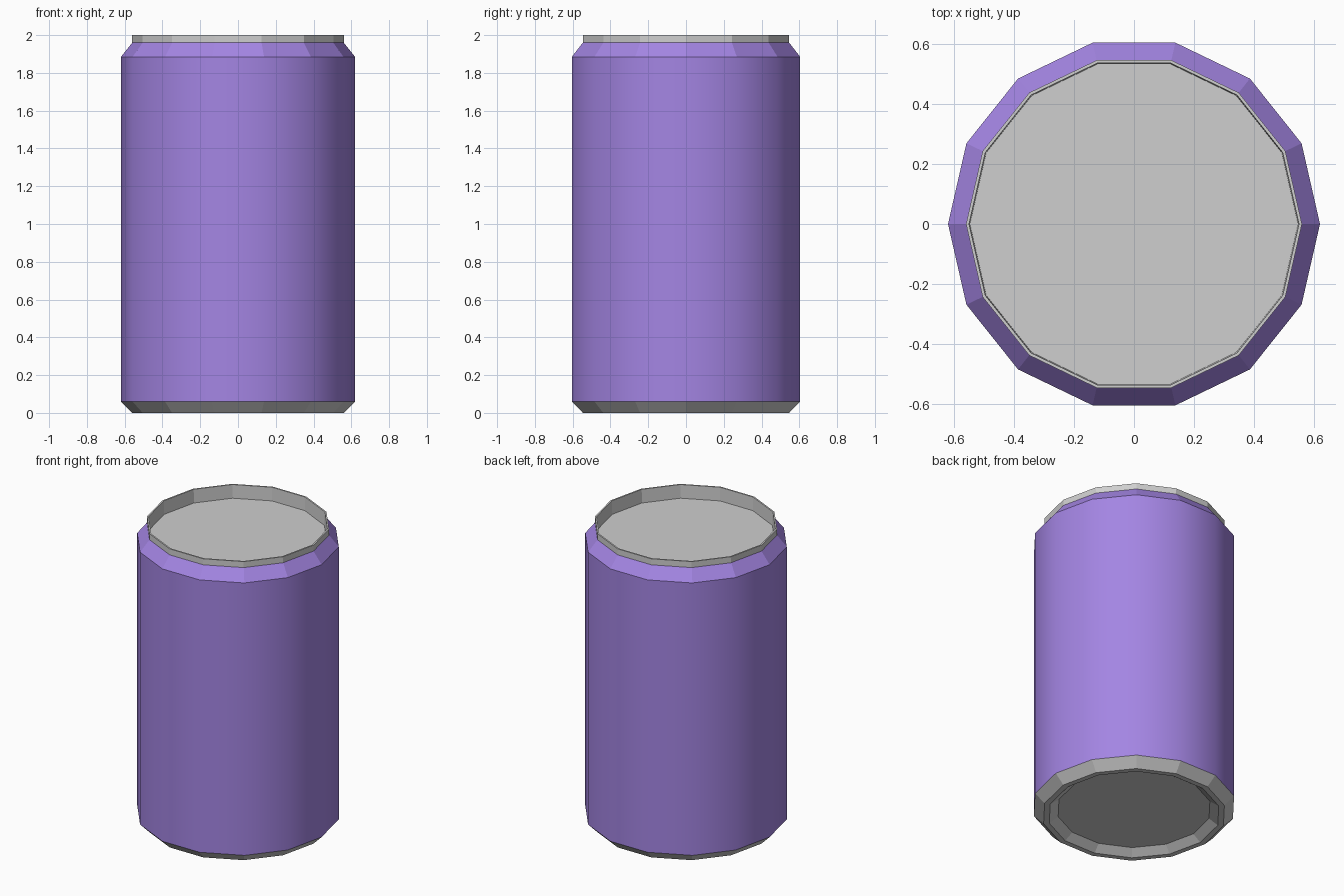
import bpy
import bmesh
import math

if "Cube" in bpy.data.objects:
    bpy.data.objects.remove(bpy.data.objects["Cube"])

SIDES = 14


def material(name, colour):
    m = bpy.data.materials.new(name)
    m.diffuse_color = (*colour, 1.0)
    m.use_nodes = True
    m.node_tree.nodes["Principled BSDF"].inputs["Base Color"].default_value = m.diffuse_color
    return m


purple = material("purple paint", (0.37, 0.235, 0.77))
silver = material("silver metal", (0.62, 0.62, 0.62))


def lathe(name, profile, mat, cap_start=False, cap_end=False, smooth_bands=()):
    """Spin (radius, z) points around z; chosen bands are smooth shaded."""
    bm = bmesh.new()
    rings = []
    for r, z in profile:
        rings.append([bm.verts.new((r * math.cos(2 * math.pi * i / SIDES),
                                    r * math.sin(2 * math.pi * i / SIDES), z))
                      for i in range(SIDES)])
    for k in range(len(rings) - 1):
        low, high = rings[k], rings[k + 1]
        for i in range(SIDES):
            j = (i + 1) % SIDES
            f = bm.faces.new((low[i], low[j], high[j], high[i]))
            f.smooth = k in smooth_bands
    if cap_start:
        bm.faces.new(rings[0][::-1])
    if cap_end:
        bm.faces.new(rings[-1])
    mesh = bpy.data.meshes.new(name)
    bm.to_mesh(mesh)
    bm.free()
    mesh.materials.append(mat)
    obj = bpy.data.objects.new(name, mesh)
    bpy.context.collection.objects.link(obj)
    return obj


# Bottom: recessed floor, standing lip and outer chamfer
lathe("can_base", [(0.47, 0.04), (0.525, 0), (0.56, 0), (0.62, 0.06)],
      silver, cap_start=True)

# Painted wall (smooth) and faceted shoulder
lathe("can_body", [(0.62, 0.06), (0.62, 1.885), (0.56, 1.96)],
      purple, smooth_bands=(0,))

# Raised rim with the sunken lid
lathe("can_rim_and_lid", [(0.56, 1.96), (0.56, 2.0), (0.55, 2.0), (0.547, 1.91)],
      silver, cap_end=True)
